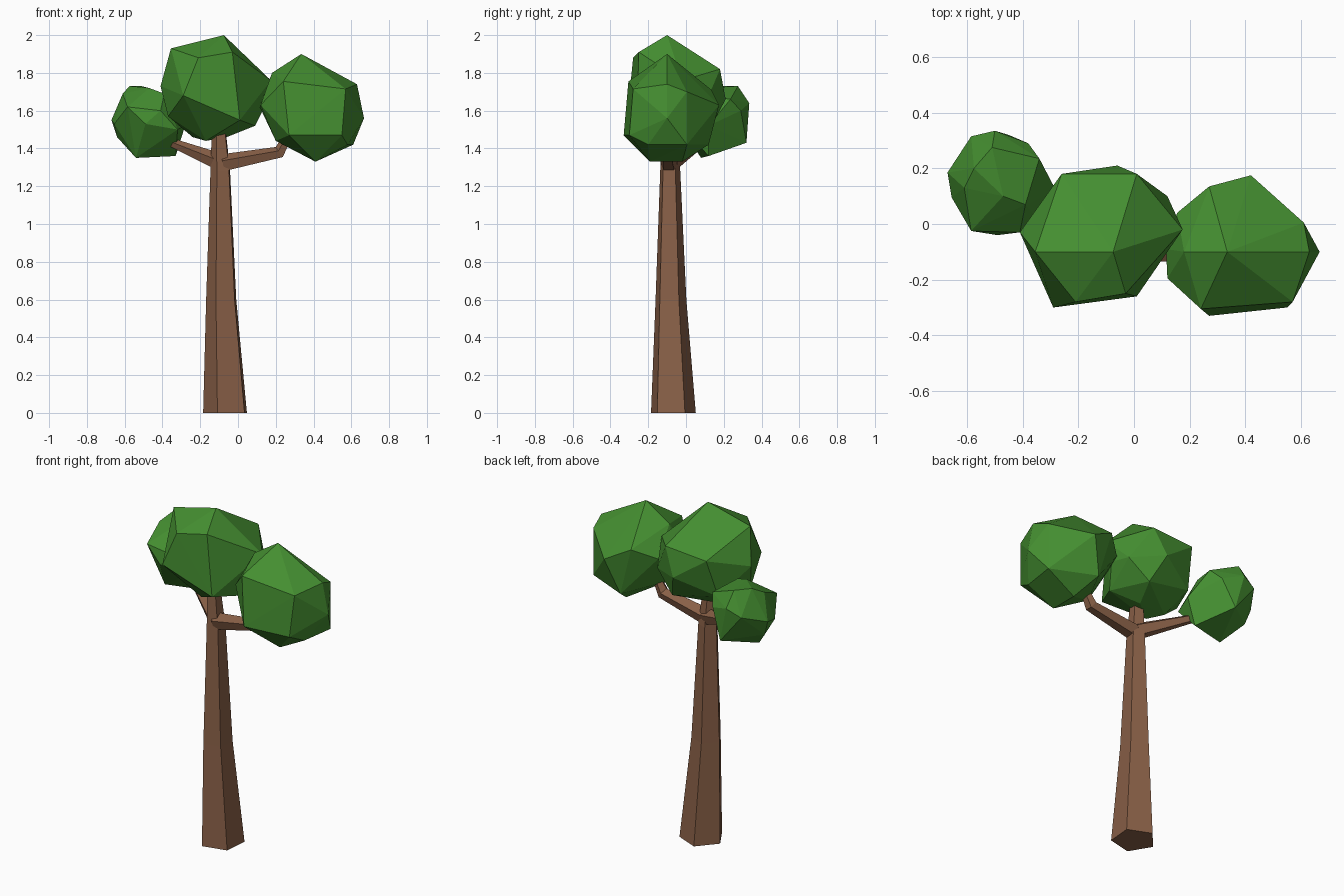
import bpy, bmesh, math
from mathutils import Vector


def material(name, rgb):
    m = bpy.data.materials.new(name)
    m.diffuse_color = (*rgb, 1)
    return m


GREEN = material("leaf green", (0.058, 0.27, 0.03))
BROWN = material("bark brown", (0.25, 0.117, 0.063))


def finish(bm, name, mat):
    bmesh.ops.recalc_face_normals(bm, faces=bm.faces[:])
    me = bpy.data.meshes.new(name)
    bm.to_mesh(me)
    bm.free()
    me.materials.append(mat)
    ob = bpy.data.objects.new(name, me)
    bpy.context.collection.objects.link(ob)


def limb(name, path, sides, start):
    """Tapered faceted tube; path holds (x, y, z, radius, ring axis)."""
    bm = bmesh.new()
    rings = []
    for x, y, z, r, axis in path:
        n = Vector(axis).normalized()
        u = Vector((1, 0, 0)) if abs(n.z) > 0.95 else Vector((0, 0, 1)).cross(n).normalized()
        v = n.cross(u)
        ring = []
        for i in range(sides):
            a = math.radians(start) + math.tau * i / sides
            ring.append(bm.verts.new(Vector((x, y, z)) + r * (math.cos(a) * u + math.sin(a) * v)))
        rings.append(ring)
    for a, b in zip(rings, rings[1:]):
        for i in range(sides):
            j = (i + 1) % sides
            bm.faces.new((a[i], a[j], b[j], b[i]))
    bm.faces.new(rings[0][::-1])
    bm.faces.new(rings[-1])
    finish(bm, name, BROWN)


def foliage(name, points):
    """Irregular faceted clump as the hull of its corners."""
    bm = bmesh.new()
    for p in points:
        bm.verts.new(p)
    bmesh.ops.convex_hull(bm, input=bm.verts[:])
    loose = [v for v in bm.verts if not v.link_faces]
    bmesh.ops.delete(bm, geom=loose, context='VERTS')
    finish(bm, name, GREEN)


# Trunk with five sides
UP = (0, 0, 1)
limb("trunk", [(-0.06, -0.07, 0, 0.125, UP), (-0.083, -0.082, 0.6, 0.086, UP),
               (-0.09, -0.085, 1.28, 0.056, UP), (-0.1, -0.09, 1.52, 0.038, UP)], 5, -113)

# Branches
limb("right_branch", [(-0.08, -0.09, 1.32, 0.05, (1, 0, 0.2)),
                      (0.22, -0.1, 1.378, 0.036, (1, 0, 0.7)),
                      (0.27, -0.1, 1.47, 0.024, (0.5, 0, 1))], 5, 90)
limb("left_branch", [(-0.09, -0.08, 1.325, 0.048, (-0.26, 0.16, 0.1)),
                     (-0.35, 0.08, 1.43, 0.024, (-0.26, 0.16, 0.1)),
                     (-0.40, 0.11, 1.47, 0.02, (-0.26, 0.16, 0.2))], 5, 90)

# Foliage clumps
foliage("middle_foliage", [
    (-0.075, -0.10, 2.0), (-0.355, -0.10, 1.93), (-0.21, -0.28, 1.88), (-0.03, -0.25, 1.91),
    (0.175, -0.02, 1.76), (-0.26, 0.18, 1.8), (0.01, 0.18, 1.82), (-0.29, -0.30, 1.68),
    (0.01, -0.26, 1.55), (0.09, -0.1, 1.52), (0.15, -0.01, 1.64), (-0.41, -0.03, 1.73),
    (-0.37, -0.08, 1.57), (-0.17, -0.1, 1.44), (-0.06, -0.02, 1.46), (-0.24, -0.03, 1.46),
    (-0.06, 0.21, 1.66), (0.12, 0.10, 1.63), (-0.29, 0.11, 1.57), (0.0, 0.13, 1.51)])
foliage("right_foliage", [
    (0.335, -0.10, 1.9), (0.24, -0.305, 1.755), (0.57, -0.28, 1.715), (0.63, -0.10, 1.74),
    (0.667, -0.10, 1.56), (0.27, -0.33, 1.47), (0.55, -0.30, 1.47), (0.58, -0.2, 1.42),
    (0.12, -0.195, 1.63), (0.18, -0.1, 1.8), (0.115, -0.09, 1.62), (0.155, 0.04, 1.65),
    (0.27, 0.135, 1.71), (0.42, 0.175, 1.63), (0.61, 0.005, 1.42), (0.41, -0.19, 1.33),
    (0.41, -0.02, 1.33), (0.2, -0.15, 1.44), (0.35, 0.12, 1.42), (0.61, 0.005, 1.7)])
foliage("left_foliage", [
    (-0.51, 0.275, 1.73), (-0.575, 0.2, 1.73), (-0.47, 0.1, 1.72), (-0.39, 0.07, 1.69),
    (-0.61, 0.13, 1.69), (-0.34, 0.235, 1.66), (-0.38, 0.29, 1.6), (-0.5, 0.335, 1.64),
    (-0.585, 0.315, 1.6), (-0.67, 0.185, 1.55), (-0.655, 0.095, 1.53), (-0.585, -0.025, 1.62),
    (-0.49, -0.04, 1.53), (-0.28, 0.12, 1.52), (-0.32, -0.01, 1.5), (-0.33, 0.12, 1.36),
    (-0.54, 0.08, 1.35), (-0.64, 0.17, 1.46), (-0.45, 0.32, 1.43), (-0.41, -0.03, 1.6)])
